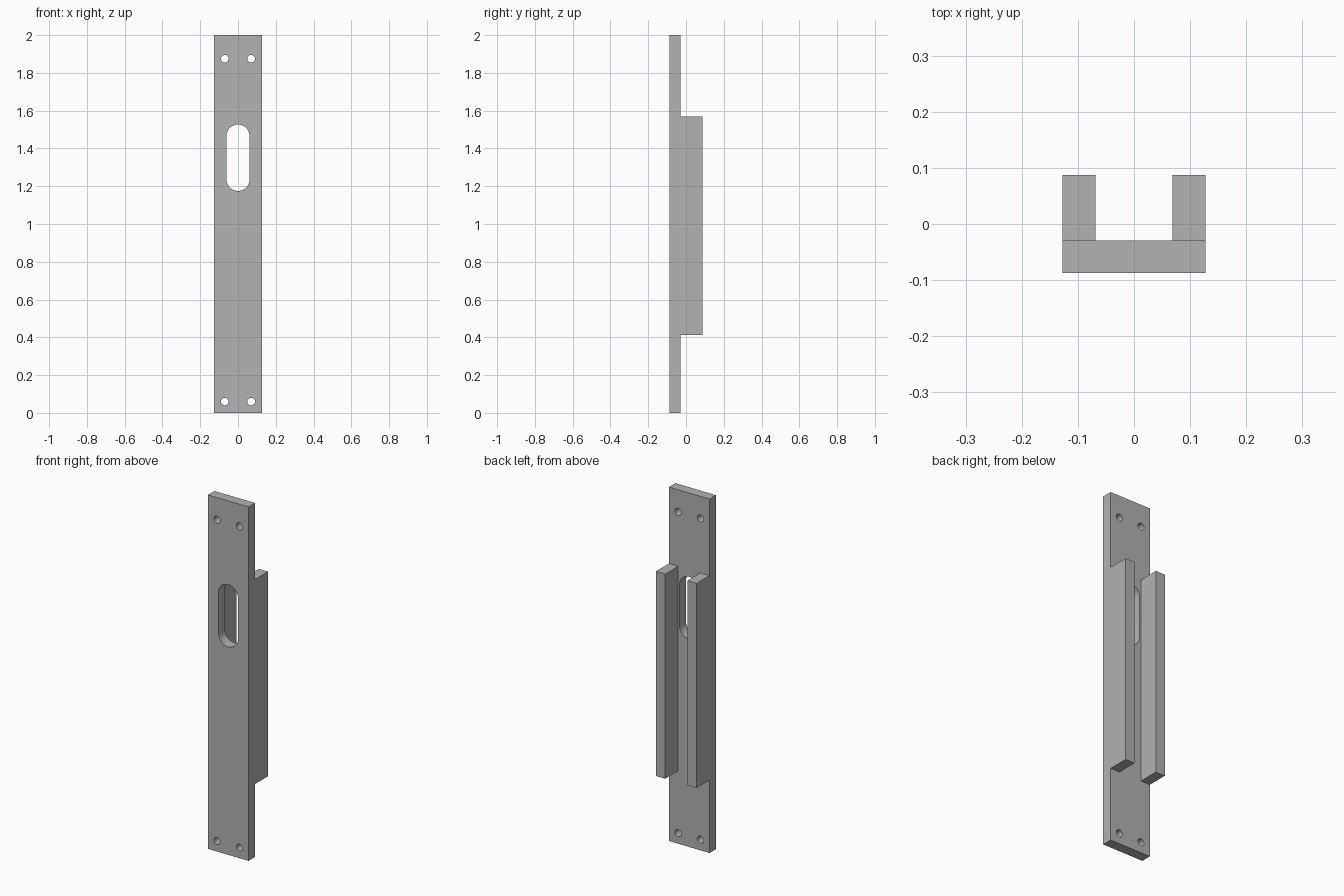
import bpy
import bmesh
from math import sin, cos, pi, radians
from mathutils import Matrix

cube = bpy.data.objects.get("Cube")
if cube:
    bpy.data.objects.remove(cube, do_unlink=True)

# Overall sizes
HALF_W, HALF_D, HEIGHT = 0.127, 0.087, 2.0
THICK = 0.058
RAIL_BOTTOM, RAIL_TOP = 0.412, 1.568

metal = bpy.data.materials.new("plain grey")
metal.use_nodes = True
GREY = (0.445, 0.445, 0.445, 1)
metal.diffuse_color = GREY
metal.node_tree.nodes["Principled BSDF"].inputs["Base Color"].default_value = GREY


def add_object(name, mesh):
    obj = bpy.data.objects.new(name, mesh)
    mesh.materials.clear()
    mesh.materials.append(metal)
    bpy.context.collection.objects.link(obj)
    return obj


def slot_outline(x, z, radius, half_straight=0.0, steps=16):
    """Vertical slot outline; a plain circle when there is no straight part."""
    points = []
    for offset, start in ((half_straight, 0), (-half_straight, pi)):
        last = steps + 1 if half_straight else steps
        for i in range(last):
            a = start + pi * i / steps
            points.append((x + radius * cos(a), z + offset + radius * sin(a)))
    return points


# Face plate: filled outline with a long slot and four screw holes
outlines = [[(-HALF_W, 0), (HALF_W, 0), (HALF_W, HEIGHT), (-HALF_W, HEIGHT)],
            slot_outline(0, 1.351, 0.061, 0.115)]
for x in (-0.07, 0.07):
    for z in (0.06, 1.875):
        outlines.append(slot_outline(x, z, 0.02))

curve = bpy.data.curves.new("plate_profile", 'CURVE')
curve.dimensions = '2D'
curve.fill_mode = 'BOTH'
curve.extrude = THICK / 2
for points in outlines:
    spline = curve.splines.new('POLY')
    spline.points.add(len(points) - 1)
    for p, (x, z) in zip(spline.points, points):
        p.co = (x, z, 0, 1)
    spline.use_cyclic_u = True
profile = bpy.data.objects.new("plate_profile", curve)
bpy.context.collection.objects.link(profile)
bpy.context.view_layer.update()
mesh = bpy.data.meshes.new_from_object(
    profile.evaluated_get(bpy.context.evaluated_depsgraph_get()))
bpy.data.objects.remove(profile, do_unlink=True)

bm = bmesh.new()
bm.from_mesh(mesh)
bmesh.ops.remove_doubles(bm, verts=bm.verts, dist=0.0001)
bm.transform(Matrix.Translation((0, THICK / 2 - HALF_D, 0))
             @ Matrix.Rotation(radians(90), 4, 'X'))
bmesh.ops.recalc_face_normals(bm, faces=bm.faces)
bm.to_mesh(mesh)
bm.free()
plate = add_object("face_plate", mesh)

# Smooth walls inside the holes, sharp rims
bpy.ops.object.select_all(action='DESELECT')
plate.select_set(True)
bpy.context.view_layer.objects.active = plate
bpy.ops.object.shade_smooth_by_angle(angle=radians(30))

# Two rails along the back edges
rail_front = THICK - HALF_D
for name, side in (("left_rail", 1), ("right_rail", -1)):
    size = (THICK, HALF_D - rail_front, RAIL_TOP - RAIL_BOTTOM)
    centre = (side * (HALF_W - THICK / 2), (HALF_D + rail_front) / 2,
              (RAIL_TOP + RAIL_BOTTOM) / 2)
    bm = bmesh.new()
    bmesh.ops.create_cube(bm, size=1, matrix=Matrix.Translation(centre)
                          @ Matrix.Diagonal((*size, 1)))
    mesh = bpy.data.meshes.new(name)
    bm.to_mesh(mesh)
    bm.free()
    add_object(name, mesh)
